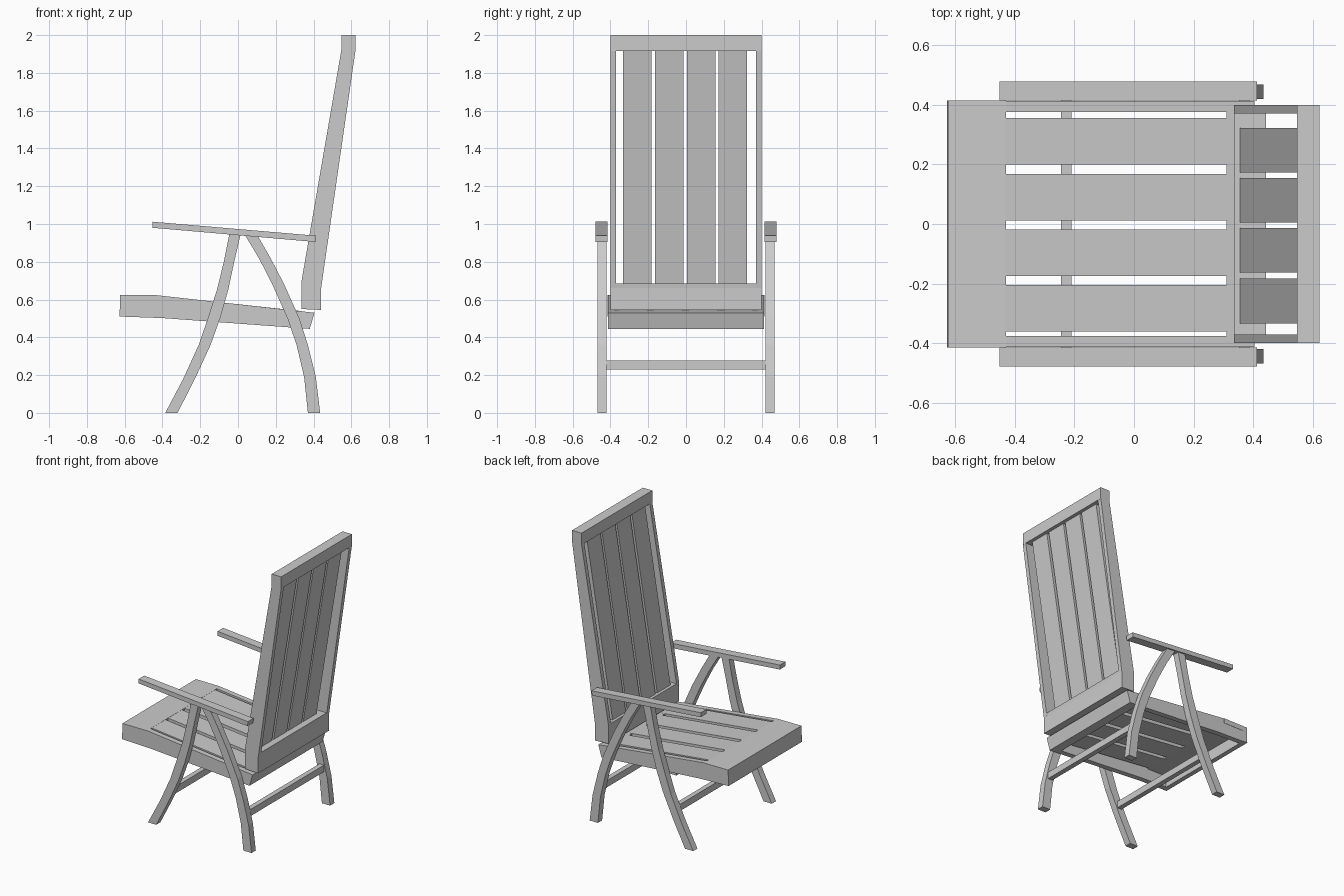
import bpy, bmesh


def prism(name, profile, y0, y1):
    """Extrude an x-z outline from y0 to y1."""
    bm = bmesh.new()
    face = bm.faces.new([bm.verts.new((x, y0, z)) for x, z in profile])
    out = bmesh.ops.extrude_face_region(bm, geom=[face])
    moved = [v for v in out["geom"] if isinstance(v, bmesh.types.BMVert)]
    bmesh.ops.translate(bm, verts=moved, vec=(0, y1 - y0, 0))
    bmesh.ops.recalc_face_normals(bm, faces=bm.faces)
    mesh = bpy.data.meshes.new(name)
    bm.to_mesh(mesh)
    bm.free()
    ob = bpy.data.objects.new(name, mesh)
    bpy.context.collection.objects.link(ob)
    return ob


def pair(name, profile, y0, y1):
    """The same part on both sides of the chair."""
    prism(name + "_left", profile, y0, y1)
    prism(name + "_right", profile, -y1, -y0)


def box(name, x0, x1, z0, z1, y):
    prism(name, [(x0, z0), (x1, z0), (x1, z1), (x0, z1)], -y, y)


def leg(name, rows):
    """Curved leg from rows of (left x, right x, z)."""
    outline = [(l, z) for l, r, z in rows] + [(r, z) for l, r, z in reversed(rows)]
    pair(name, outline, 0.42, 0.468)


# Backrest frame
pair("back_side_rail", [(0.335, 0.55), (0.44, 0.545), (0.44, 0.66), (0.622, 1.92),
                        (0.547, 1.92), (0.335, 0.69)], 0.37, 0.40)
box("back_top_rail", 0.547, 0.622, 1.915, 2.0, 0.40)
prism("back_bottom_rail", [(0.335, 0.55), (0.44, 0.545), (0.44, 0.66), (0.443, 0.685),
                           (0.335, 0.685)], -0.37, 0.37)

# Backrest slats
for i, y in enumerate((-0.333, -0.163, 0.005, 0.172)):
    prism(f"back_slat_{i + 1}", [(0.355, 0.68), (0.395, 0.68), (0.598, 1.92), (0.558, 1.92)],
          y, y + 0.15)

# Seat frame: sides, rear rail and folded front board
pair("seat_side_rail", [(-0.43, 0.623), (0.405, 0.53), (0.38, 0.445), (-0.40, 0.502),
                        (-0.627, 0.51), (-0.624, 0.624)], 0.375, 0.413)
prism("seat_rear_rail", [(0.31, 0.541), (0.405, 0.53), (0.38, 0.445), (0.31, 0.45)],
      -0.375, 0.375)
prism("seat_front_board", [(-0.627, 0.51), (-0.624, 0.624), (-0.43, 0.623), (-0.43, 0.588),
                           (-0.592, 0.59), (-0.592, 0.509)], -0.415, 0.415)

# Seat slats
for i, y in enumerate((-0.36, -0.175, 0.012, 0.2)):
    prism(f"seat_slat_{i + 1}", [(-0.44, 0.623), (0.335, 0.539), (0.332, 0.504), (-0.44, 0.588)],
          y, y + 0.156)

# Armrests
pair("armrest", [(-0.452, 1.012), (-0.452, 0.98), (0.41, 0.905), (0.413, 0.938)], 0.415, 0.478)

# Legs
leg("front_leg", [(-0.045, 0.015, 0.95), (-0.075, -0.02, 0.80), (-0.112, -0.052, 0.65),
                  (-0.16, -0.095, 0.50), (-0.208, -0.145, 0.36), (-0.29, -0.228, 0.18),
                  (-0.385, -0.32, 0.0)])
leg("rear_leg", [(0.035, 0.10, 0.945), (0.11, 0.172, 0.82), (0.182, 0.245, 0.68),
                 (0.262, 0.325, 0.50), (0.31, 0.37, 0.36), (0.35, 0.412, 0.19),
                 (0.37, 0.435, 0.0)])

# Cross bars between the legs
box("front_cross_bar", -0.245, -0.21, 0.23, 0.278, 0.425)
box("rear_cross_bar", 0.352, 0.388, 0.23, 0.278, 0.425)
